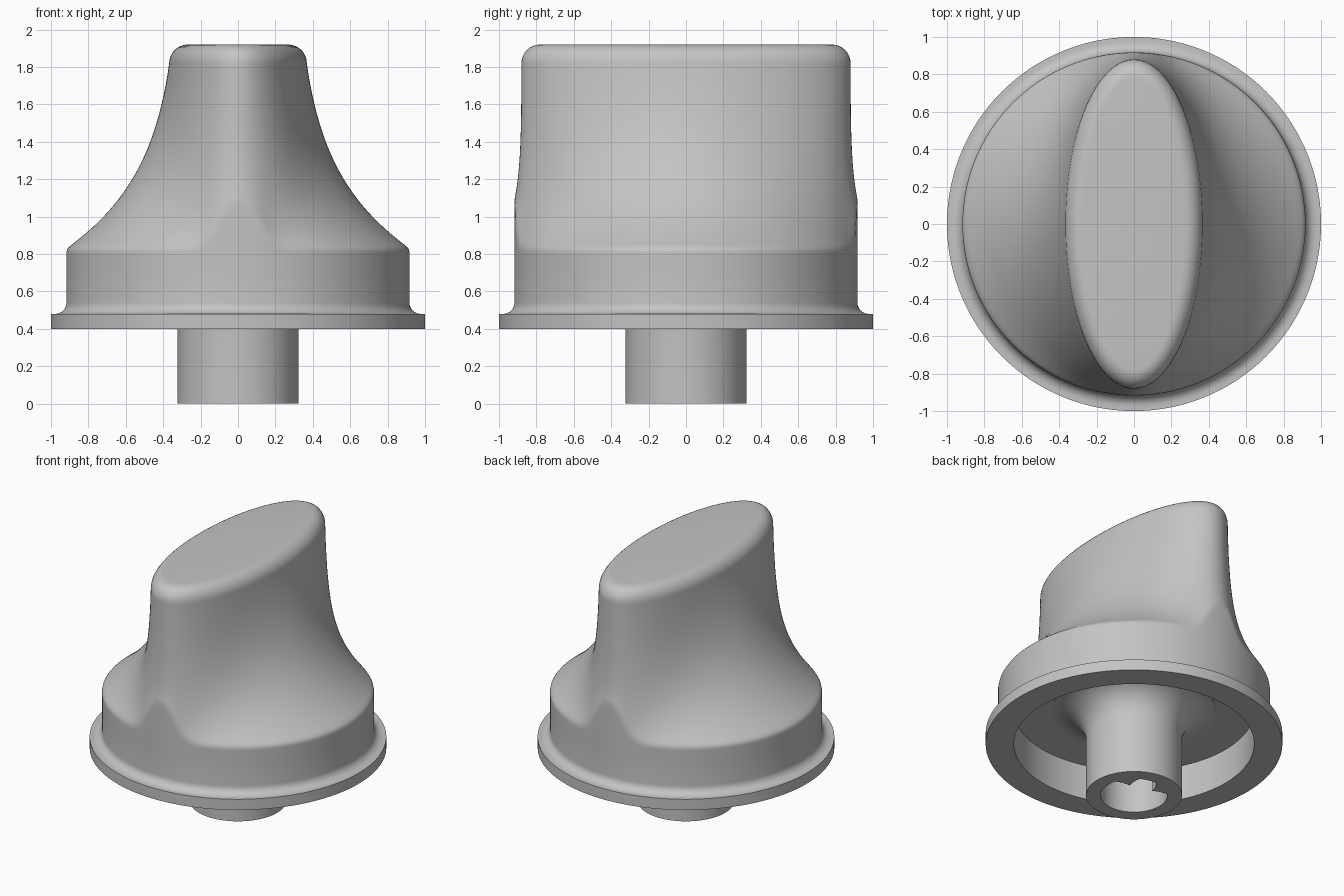
import bpy
import bmesh
from math import sin, cos, pi, sqrt, exp, radians

if "Cube" in bpy.data.objects:
    bpy.data.objects.remove(bpy.data.objects["Cube"], do_unlink=True)

SIDES = 240
BODY_R = 0.917

grey = bpy.data.materials.new("plain grey")
grey.use_nodes = True
colour = (0.55, 0.55, 0.55, 1)
grey.diffuse_color = colour
grey.node_tree.nodes["Principled BSDF"].inputs["Base Color"].default_value = colour


def loft(name, rings, cap_start=False, cap_end=False):
    """Skin a list of (radius function or number, height) rings about z."""
    bm = bmesh.new()
    loops = []
    for radius, z in rings:
        loop = []
        for j in range(SIDES):
            a = 2 * pi * j / SIDES
            r = radius(a) if callable(radius) else radius
            loop.append(bm.verts.new((r * cos(a), r * sin(a), z)))
        loops.append(loop)
    for up, low in zip(loops, loops[1:]):
        for j in range(SIDES):
            k = (j + 1) % SIDES
            bm.faces.new((up[j], low[j], low[k], up[k]))
    if cap_start:
        bm.faces.new(loops[0])
    if cap_end:
        bm.faces.new(loops[-1][::-1])
    mesh = bpy.data.meshes.new(name)
    bm.to_mesh(mesh)
    bm.free()
    mesh.materials.append(grey)
    obj = bpy.data.objects.new(name, mesh)
    bpy.context.collection.objects.link(obj)
    bpy.ops.object.select_all(action='DESELECT')
    obj.select_set(True)
    bpy.context.view_layer.objects.active = obj
    bpy.ops.object.shade_smooth_by_angle(angle=radians(35))
    return obj


def arc(cr, cz, rad, start, end, steps=8):
    """Points of a circular arc in the radius/height plane."""
    angles = [radians(start + (end - start) * i / steps) for i in range(steps + 1)]
    return [(cr + rad * cos(a), cz + rad * sin(a)) for a in angles]


# Grip outline: a long narrow oval
def oval(a, inset=0.0):
    w, d = 0.368 - inset, 0.88 - inset
    return w * d / sqrt((d * cos(a)) ** 2 + (w * sin(a)) ** 2)


def smooth_min(a, b, k):
    h = max(k - abs(a - b), 0) / k
    return min(a, b) - h * h * k / 4


# Grip: the oval flares down into the round body, later at the two tips
def flare(z):
    t = (1.82 - z) / 0.99
    f = 0.25 * t + 0.37 * t ** 2 + 0.38 * t ** 4

    def radius(a):
        tip = exp(-(BODY_R * cos(a) / 0.13) ** 2)
        inner = oval(a)
        outer = BODY_R + 0.115 * tip
        r = inner + (outer - inner) * f ** (1 + tip)
        return smooth_min(r, BODY_R, 0.004 + 0.022 * abs(cos(a)))
    return radius


FILLET = 0.1
grip = []
for i in range(9):
    q = pi / 2 * i / 8
    inset = FILLET * (1 - sin(q))
    grip.append((lambda a, d=inset: oval(a, d), 1.82 + FILLET * cos(q)))
STEPS = 90
for i in range(1, STEPS + 1):
    z = 1.82 - 1.12 * i / STEPS
    grip.append((flare(z), z))
loft("grip", grip, cap_start=True)

# Skirt: straight wall, fillet, flange and hollow underside
skirt = [(BODY_R, 0.7)]
skirt += arc(BODY_R + 0.06, 0.54, 0.06, 180, 270)
skirt += [(1, 0.48), (1, 0.4), (0.81, 0.4), (0.81, 0.66), (0.55, 0.66)]
loft("skirt", skirt)


# Stem: flared root and a bore with two pointed keys
def bore(a):
    r = 0.225
    for key in (38, 114):
        r -= 0.09 * max(0, 1 - abs(a - radians(key)) / radians(22))
    return r


stem = arc(0.55, 0.43, 0.227, 90, 180, 12)
stem += [(0.323, 0), (bore, 0), (bore, 0.5)]
loft("stem", stem, cap_end=True)
